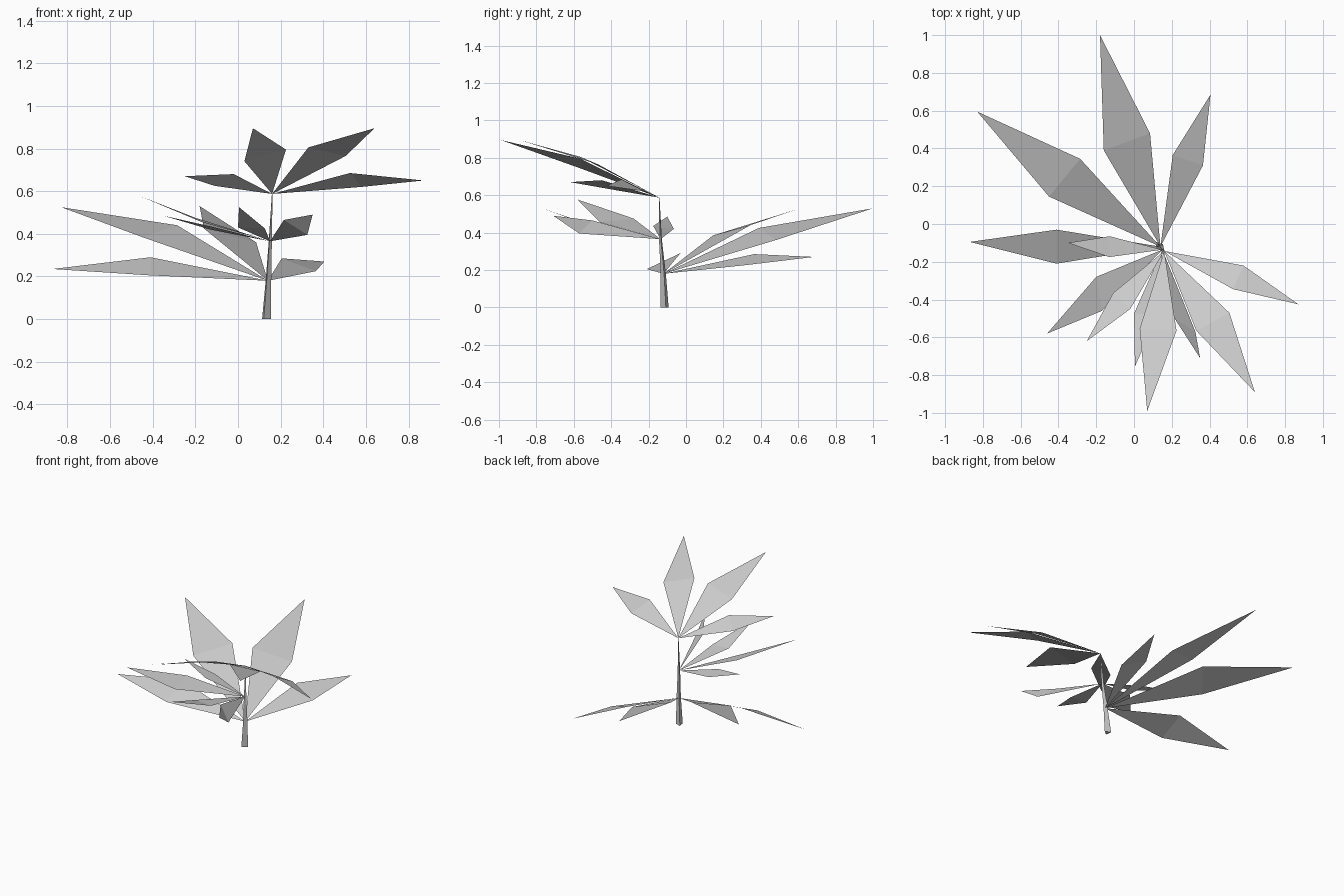
import bpy
import bmesh
from math import cos, sin, radians
from mathutils import Vector

cube = bpy.data.objects.get("Cube")
if cube:
    bpy.data.objects.remove(cube, do_unlink=True)

# One plain grey for the whole plant
grey = bpy.data.materials.new("plain_grey")
grey.use_nodes = True
colour = (0.6, 0.6, 0.6, 1)
grey.diffuse_color = colour
grey.node_tree.nodes["Principled BSDF"].inputs["Base Color"].default_value = colour


def make_object(name, bm):
    """Turn a bmesh into a flat shaded object with the grey material."""
    mesh = bpy.data.meshes.new(name)
    bm.to_mesh(mesh)
    bm.free()
    mesh.materials.append(grey)
    obj = bpy.data.objects.new(name, mesh)
    bpy.context.collection.objects.link(obj)
    return obj


def add_leaf(bm, base, side_a, side_b, tip):
    """Kite-shaped leaf, folded across its widest line, facing up."""
    root, a, b, end = [bm.verts.new(p) for p in (base, side_a, side_b, tip)]
    for corners in ((root, a, b), (a, end, b)):
        face = bm.faces.new(corners)
        face.normal_update()
        if face.normal.z < 0:
            face.normal_flip()


def make_whorl(name, base, leaves):
    """A ring of leaves that all spring from one node of the stem."""
    bm = bmesh.new()
    for side_a, side_b, tip in leaves:
        add_leaf(bm, base, side_a, side_b, tip)
    return make_object(name, bm)


# Nodes of the stem, from the ground to the tip
ground = Vector((.129, -.112, 0))
low_node = Vector((.14, -.12, .18))
mid_node = Vector((.15, -.136, .365))
top_node = Vector((.16, -.143, .587))

# Stem: a tapering three-sided tube that ends in a point
stem = bmesh.new()
rings = []
for centre, radius in ((ground, .025), (low_node, .016), (mid_node, .009), (top_node, .002)):
    ring = []
    for side in range(3):
        angle = radians(10 + 120 * side)
        offset = Vector((cos(angle), sin(angle), 0)) * radius
        ring.append(stem.verts.new(centre + offset))
    rings.append(ring)
for lower, upper in zip(rings, rings[1:]):
    for side in range(3):
        following = (side + 1) % 3
        stem.faces.new((lower[side], lower[following], upper[following], upper[side]))
stem.faces.new(list(reversed(rings[0])))
stem.faces.new(rings[-1])
make_object("stem", stem)

# Lower leaves spread to the back and the right; each is side, side, tip
make_whorl("lower_leaves", low_node, [
    ((-.16, .39, .425), (.085, .48, .36), (-.18, 1, .53)),
    ((-.285, .345, .44), (-.45, .145, .385), (-.83, .595, .525)),
    ((.205, .365, .285), (.365, .31, .225), (.405, .685, .27)),
    ((-.41, -.03, .29), (-.41, -.21, .205), (-.87, -.095, .235)),
])

# Middle leaves are smaller and lean to the front
make_whorl("middle_leaves", mid_node, [
    ((-.13, -.065, .42), (-.13, -.175, .435), (-.35, -.1, .485)),
    ((-.2, -.28, .475), (-.17, -.46, .455), (-.46, -.58, .577)),
    ((0, -.475, .43), (.126, -.48, .425), (.005, -.755, .525)),
    ((.215, -.5, .465), (.325, -.57, .395), (.35, -.71, .49)),
])

# Upper leaves fan out to the front
make_whorl("upper_leaves", top_node, [
    ((.525, -.345, .685), (.58, -.22, .62), (.87, -.425, .65)),
    ((.33, -.565, .805), (.505, -.47, .765), (.64, -.89, .895)),
    ((.225, -.565, .795), (.03, -.555, .74), (.07, -.99, .895)),
    ((-.11, -.365, .625), (-.02, -.45, .68), (-.25, -.62, .67)),
])
